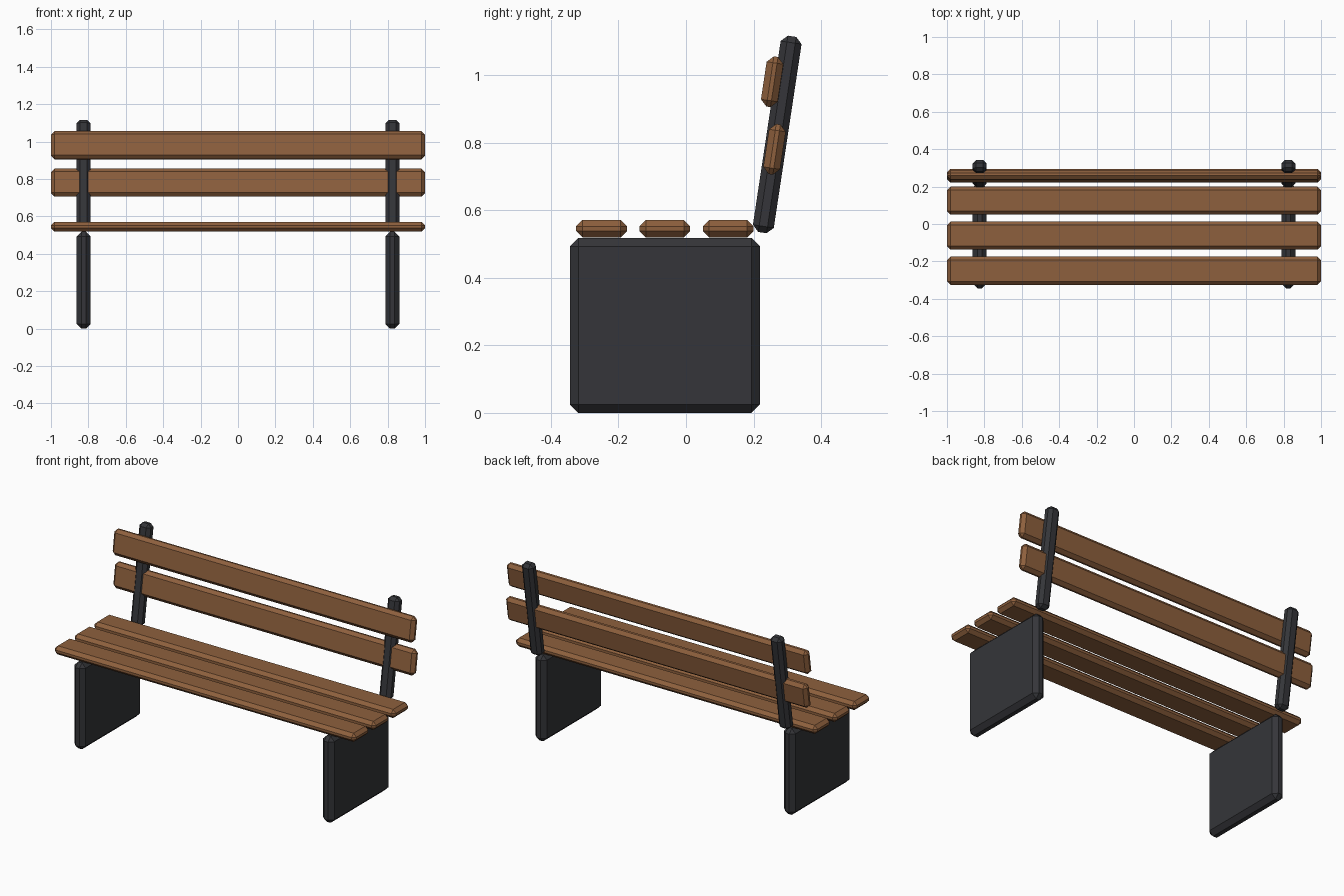
import bpy
import bmesh

if "Cube" in bpy.data.objects:
    bpy.data.objects.remove(bpy.data.objects["Cube"])


def material(name, rgb):
    mat = bpy.data.materials.new(name)
    mat.diffuse_color = (*rgb, 1.0)
    mat.use_nodes = True
    mat.node_tree.nodes["Principled BSDF"].inputs["Base Color"].default_value = mat.diffuse_color
    return mat


wood = material("wood", (0.27, 0.117, 0.047))
iron = material("dark_iron", (0.035, 0.036, 0.041))


def chamfered_box(name, size, location, chamfer, mat, tilt=0.0):
    """Box with a single flat chamfer on every edge, tilted about x."""
    bm = bmesh.new()
    bmesh.ops.create_cube(bm, size=1.0)
    bmesh.ops.scale(bm, vec=size, verts=bm.verts)
    bmesh.ops.bevel(bm, geom=bm.edges[:], offset=chamfer, segments=1,
                    affect='EDGES', clamp_overlap=True)
    mesh = bpy.data.meshes.new(name)
    bm.to_mesh(mesh)
    bm.free()
    mesh.materials.append(mat)
    obj = bpy.data.objects.new(name, mesh)
    obj.location = location
    obj.rotation_euler.x = tilt
    bpy.context.collection.objects.link(obj)
    return obj


LEAN = -0.15  # backrest leans towards +y
SLAT_CHAMFER = 0.0188

# Seat slats
for i, y in enumerate((-0.25, -0.0625, 0.125)):
    chamfered_box(f"seat_slat_{i + 1}", (2.0, 0.15, 0.052), (0, y, 0.545),
                  SLAT_CHAMFER, wood)

# Backrest slats
for name, y, z in (("lower", 0.262, 0.78), ("upper", 0.255, 0.98)):
    chamfered_box(f"back_slat_{name}", (2.0, 0.05, 0.15), (0, y, z),
                  SLAT_CHAMFER, wood, LEAN)

# Side panels and backrest posts, one pair per side
for side, x in (("left", -0.825), ("right", 0.825)):
    chamfered_box(f"leg_panel_{side}", (0.075, 0.5625, 0.518),
                  (x, -0.0625, 0.259), 0.025, iron)
    chamfered_box(f"back_post_{side}", (0.075, 0.0625, 0.5875),
                  (x, 0.27, 0.824), SLAT_CHAMFER, iron, LEAN)
